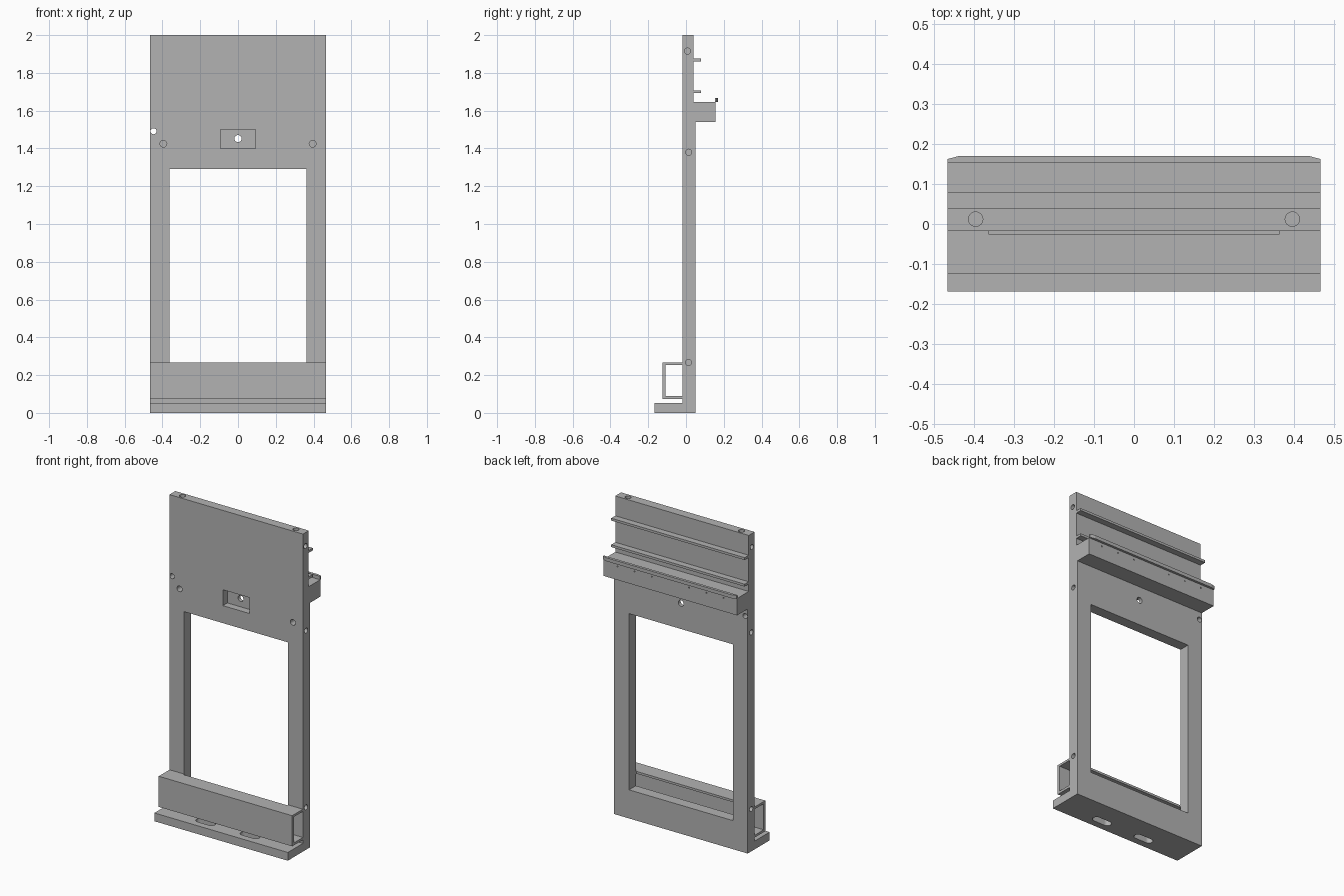
import bpy
import bmesh
from mathutils import Matrix, Vector

cube = bpy.data.objects.get("Cube")
if cube:
    bpy.data.objects.remove(cube, do_unlink=True)

grey = bpy.data.materials.new("plain grey")
grey.use_nodes = True
COLOUR = (0.45, 0.45, 0.45, 1)
grey.diffuse_color = COLOUR
grey.node_tree.nodes["Principled BSDF"].inputs["Base Color"].default_value = COLOUR

HALF = 0.465      # half the frame width
FRONT = -0.018    # front face of the panel


def finish(bm, name):
    bmesh.ops.recalc_face_normals(bm, faces=bm.faces)
    mesh = bpy.data.meshes.new(name)
    bm.to_mesh(mesh)
    bm.free()
    mesh.materials.append(grey)
    obj = bpy.data.objects.new(name, mesh)
    bpy.context.collection.objects.link(obj)
    return obj


def extrude(name, points, offset):
    """Extrude a closed loop of 3D points along an offset."""
    bm = bmesh.new()
    face = bm.faces.new([bm.verts.new(p) for p in points])
    new = bmesh.ops.extrude_face_region(bm, geom=[face])["geom"]
    bmesh.ops.translate(bm, vec=offset, verts=[v for v in new if isinstance(v, bmesh.types.BMVert)])
    return finish(bm, name)


def bar(name, profile):
    """Run a (y, z) profile across the full width."""
    return extrude(name, [(-HALF, y, z) for y, z in profile], (2 * HALF, 0, 0))


def box(name, low, high):
    bm = bmesh.new()
    bmesh.ops.create_cube(bm, size=1)
    low, high = Vector(low), Vector(high)
    bmesh.ops.scale(bm, vec=high - low, verts=bm.verts)
    bmesh.ops.translate(bm, vec=(low + high) / 2, verts=bm.verts)
    return finish(bm, name)


def rod(centre, axis, radius, length, sides=24):
    """Round cutter centred on a point."""
    bm = bmesh.new()
    turn = Vector((0, 0, 1)).rotation_difference(Vector(axis)).to_matrix().to_4x4()
    bmesh.ops.create_cone(bm, cap_ends=True, segments=sides, radius1=radius, radius2=radius,
                          depth=length, matrix=Matrix.Translation(centre) @ turn)
    return finish(bm, "cutter")


def cut(target, cutter, keep=False):
    cutter.hide_render = True
    mod = target.modifiers.new("cut", "BOOLEAN")
    mod.operation = "DIFFERENCE"
    mod.solver = "EXACT"
    mod.object = cutter
    bpy.context.view_layer.objects.active = target
    bpy.ops.object.modifier_apply(modifier=mod.name)
    if not keep:
        bpy.data.objects.remove(cutter, do_unlink=True)


# Panel with the foot at the front and the shelf at the back
frame = bar("frame", [(-0.168, 0), (0.05, 0), (0.05, 1.54), (0.155, 1.54), (0.155, 1.647),
                      (0.04, 1.647), (0.04, 2), (FRONT, 2), (FRONT, 0.052), (-0.168, 0.052)])

# Channel across the lower front, open towards the panel
channel = bar("front_channel", [(FRONT, 0.074), (-0.125, 0.074), (-0.125, 0.267), (FRONT, 0.267),
                                (FRONT, 0.253), (-0.109, 0.253), (-0.109, 0.089), (FRONT, 0.089)])

# Window opening, which also trims the channel edge
window = box("cutter", (-0.362, -0.026, 0.18), (0.362, 0.1, 1.29))
cut(channel, window, keep=True)
cut(frame, window)

# Recessed pocket with a central through hole
cut(frame, box("cutter", (-0.093, -0.1, 1.40), (0.093, 0.027, 1.50)))
cut(frame, rod((0, 0, 1.452), (0, 1, 0), 0.019, 0.3))

# Through hole near the right edge
cut(frame, rod((-0.447, 0, 1.491), (0, 1, 0), 0.016, 0.3))

for side in (-1, 1):
    # Blind holes in the front, top and side faces
    cut(frame, rod((side * 0.395, FRONT, 1.425), (0, 1, 0), 0.018, 0.08))
    cut(frame, rod((side * 0.395, 0.012, 2), (0, 0, 1), 0.018, 0.1))
    for y, z in ((0.008, 1.915), (0.014, 1.38), (0.014, 0.267)):
        cut(frame, rod((side * HALF, y, z), (1, 0, 0), 0.016, 0.1))
    # Rounded slots in the foot
    slot_x = side * 0.155
    cut(frame, box("cutter", (slot_x - 0.04, -0.125, -0.02), (slot_x + 0.04, -0.077, 0.065)))
    for end in (-0.04, 0.04):
        cut(frame, rod((slot_x + end, -0.101, 0.022), (0, 0, 1), 0.024, 0.086))
    # Pin holes along the back of the shelf
    for x in (0.13, 0.25, 0.37):
        cut(frame, rod((side * x, 0.155, 1.625), (0, 1, 0), 0.004, 0.04, 8))

# Thin ribs on the upper back
for name, z in (("upper_rib", 1.86), ("lower_rib", 1.693)):
    box(name, (-HALF, 0.04, z), (HALF, 0.08, z + 0.015))

# Lip along the shelf edge with clipped corners
extrude("shelf_lip", [(-HALF, 0.153, 1.646), (HALF, 0.153, 1.646), (HALF, 0.162, 1.646),
                      (0.435, 0.17, 1.646), (-0.435, 0.17, 1.646), (-HALF, 0.162, 1.646)],
        (0, 0, 0.022))
